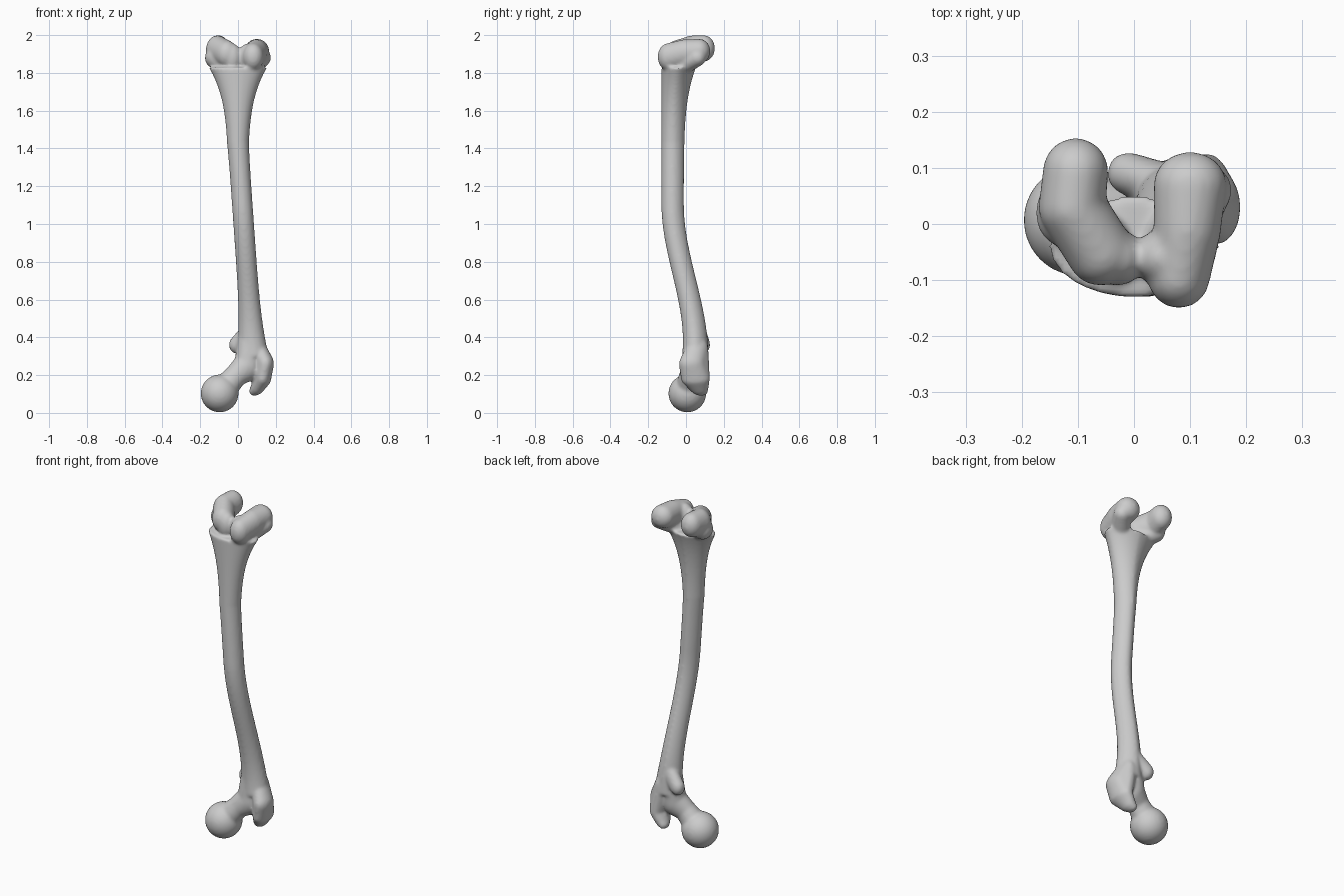
import bpy, bmesh
from math import cos, sin, pi
from mathutils import Matrix

cube = bpy.data.objects.get("Cube")
if cube:
    bpy.data.objects.remove(cube)

grey = .6
bone_grey = bpy.data.materials.new("bone_grey")
bone_grey.use_nodes = True
bone_grey.diffuse_color = (grey, grey, grey, 1)
shader = bone_grey.node_tree.nodes["Principled BSDF"]
shader.inputs["Base Color"].default_value = bone_grey.diffuse_color

bone_mesh = bmesh.new()


def ball(x, y, z, radius, deep=1, tall=1):
    """Place an ellipsoid, stretched along y by deep and along z by tall."""
    stretch = Matrix.Diagonal((radius, radius * deep, radius * tall, 1))
    return Matrix.Translation((x, y, z)) @ stretch


def hull(*balls):
    """Wrap one convex skin round several ellipsoids."""
    part = bmesh.new()
    for placement in balls:
        bmesh.ops.create_icosphere(part, subdivisions=4, radius=1, matrix=placement)
    if len(balls) > 1:
        wrapped = bmesh.ops.convex_hull(part, input=part.verts)
        inside = [item for item in wrapped["geom_interior"] if isinstance(item, bmesh.types.BMVert)]
        bmesh.ops.delete(part, geom=inside, context="VERTS")
    part_mesh = bpy.data.meshes.new("part")
    part.to_mesh(part_mesh)
    part.free()
    bone_mesh.from_mesh(part_mesh)
    bpy.data.meshes.remove(part_mesh)


def chain(*balls):
    """Link neighbouring ellipsoids into a bent limb."""
    for first, second in zip(balls, balls[1:]):
        hull(first, second)


def shaft_ring(z, sides=32):
    """Make one oval of the bowed shaft, which flares at both ends and is ridged behind."""
    top_flare = max(0, (z - 1) / .82) ** 5
    bottom_flare = max(0, (1 - z) / .7) ** 4
    bow = min(1, max(0, (z - .35) / .75))
    bow = bow * bow * (3 - 2 * bow)
    centre_x = max(0, .1 - .07 * z)
    centre_y = .05 - .12 * bow + .03 * top_flare
    width = .055 + .095 * top_flare + .03 * bottom_flare
    depth = .06 + .03 * top_flare + .01 * bottom_flare
    ring = []
    for side in range(sides):
        across, back = cos(2 * pi * side / sides), sin(2 * pi * side / sides)
        pinch = 1 - max(0, back) * abs(across) / 8
        corner = (centre_x + width * across * pinch, centre_y + depth * back * pinch, z)
        ring.append(bone_mesh.verts.new(corner))
    return ring


def build_shaft(bottom, top, steps):
    """Skin the shaft rings and cap both ends."""
    rings = [shaft_ring(bottom + (top - bottom) * step / steps) for step in range(steps + 1)]
    for lower, upper in zip(rings, rings[1:]):
        for side in range(len(lower)):
            before = side - 1
            bone_mesh.faces.new((lower[before], lower[side], upper[side], upper[before]))
    bone_mesh.faces.new(reversed(rings[0]))
    bone_mesh.faces.new(rings[-1])


build_shaft(bottom=.3, top=1.83, steps=50)

# Ball head and the neck that carries it
hull(ball(-.097, .007, .103, radius=.1))
neck_middle = ball(-.01, .02, .2, radius=.06, deep=.9)
neck_root = ball(.05, .04, .25, radius=.07, deep=.9, tall=1.2)
chain(ball(-.08, .01, .12, radius=.07), neck_middle, neck_root)
hull(neck_root, ball(.06, .05, .4, radius=.06))

# Outer crest, tapering into a hooked tip
crest_widest = ball(.145, .03, .26, radius=.045, deep=1.5, tall=1.3)
crest_lower = ball(.13, .05, .18, radius=.045, deep=1.7)
crest_upper = ball(.1, .06, .33, radius=.045, deep=1.3, tall=1.8)
hook_bend = ball(.1, .07, .13, radius=.035, deep=1.4)
hook_tip = ball(.085, .08, .115, radius=.026, deep=1.4)
hull(crest_widest, crest_lower, crest_upper)
chain(crest_lower, hook_bend, hook_tip)

# Small inner knob
hull(ball(-.01, .09, .36, radius=.038, tall=1.2), ball(.05, .07, .41, radius=.04, tall=1.7))

# Right knuckle, with the flare beneath it
right_front = ball(-.06, -.05, 1.9, radius=.06, tall=1.2)
chain(ball(-.104, .095, 1.93, radius=.058, tall=1.2),
      ball(-.11, .03, 1.92, radius=.06, tall=1.3), right_front)
hull(ball(-.13, .02, 1.88, radius=.045, deep=1.3, tall=1.2), ball(-.06, -.03, 1.84, radius=.05))

# Left knuckle, with the flare beneath it
left_front = ball(.08, -.095, 1.885, radius=.055, tall=1.3)
chain(ball(.1, .07, 1.915, radius=.065, deep=.9),
      ball(.095, -.01, 1.905, radius=.06, tall=1.2), left_front)
hull(ball(.13, .06, 1.88, radius=.045), ball(.07, -.04, 1.83, radius=.05, deep=1.4))

# Shallow groove joining the knuckles in front
for groove_x in (-.03, .05):
    hull(ball(groove_x, -.06, 1.88, radius=.05, tall=1.5))

# Fuse the masses into one smooth bone
mesh = bpy.data.meshes.new("leg_bone")
bone_mesh.to_mesh(mesh)
bone_mesh.free()
mesh.materials.append(bone_grey)
bone = bpy.data.objects.new("leg_bone", mesh)
bpy.context.collection.objects.link(bone)
fuse = bone.modifiers.new("fuse", "REMESH")
fuse.mode = "VOXEL"
fuse.voxel_size = .008
fuse.use_smooth_shade = True
soften = bone.modifiers.new("soften", "SMOOTH")
soften.iterations = 8
